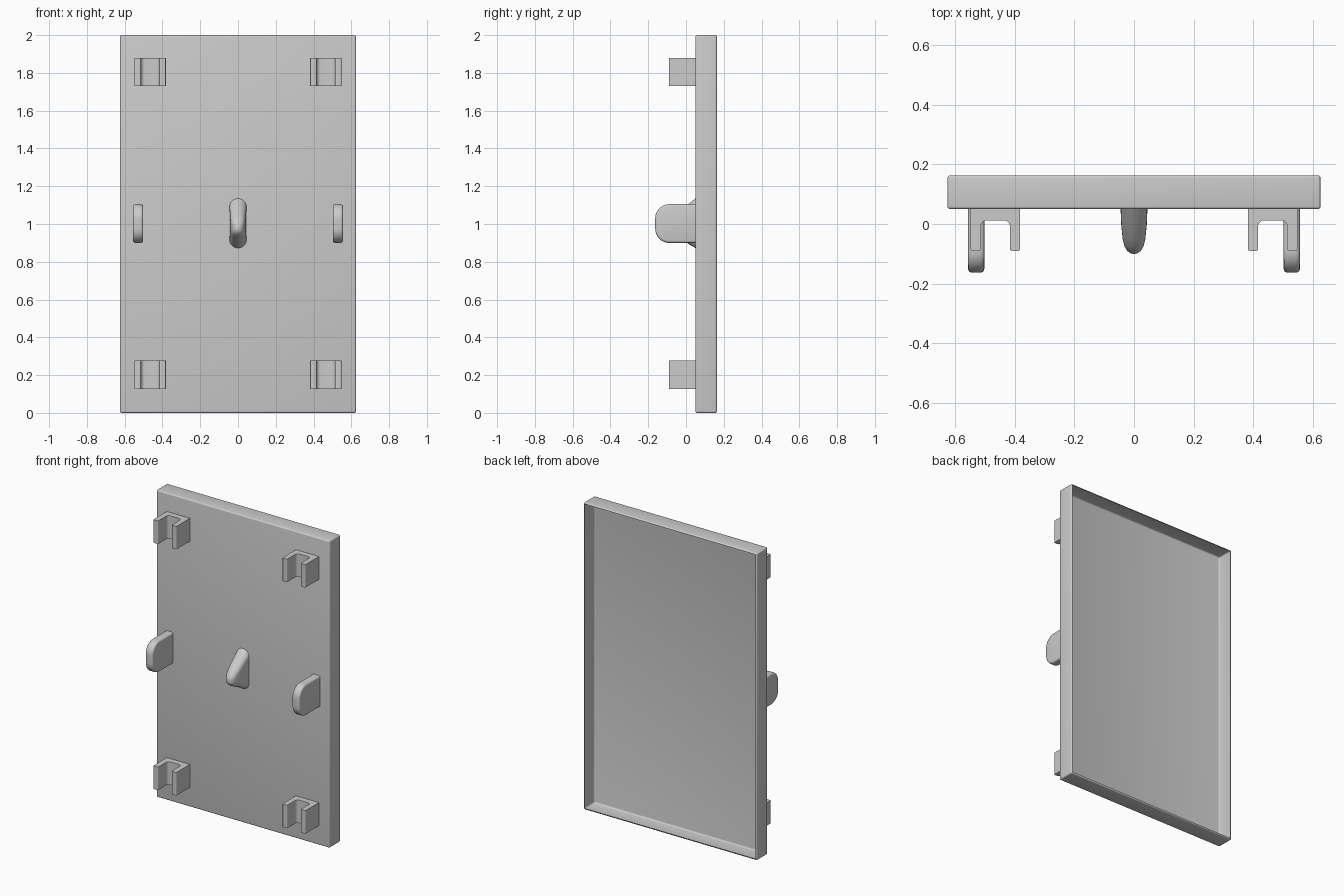
import bpy, bmesh
from math import pi, cos, sin
from mathutils import Vector

if "Cube" in bpy.data.objects:
    bpy.data.objects.remove(bpy.data.objects["Cube"])

FRONT, BACK, TIP = 0.05, 0.163, -0.163   # y of the panel face, rim and tab tips


def finish(name, bm, open_y=None):
    """Drop the faces lying on the plane y = open_y, then make a smooth shaded object."""
    bmesh.ops.recalc_face_normals(bm, faces=bm.faces)
    if open_y is not None:
        gone = [f for f in bm.faces if all(abs(v.co.y - open_y) < 1e-5 for v in f.verts)]
        bmesh.ops.delete(bm, geom=gone, context='FACES')
    me = bpy.data.meshes.new(name)
    bm.to_mesh(me)
    bm.free()
    ob = bpy.data.objects.new(name, me)
    bpy.context.collection.objects.link(ob)
    bpy.ops.object.select_all(action='DESELECT')
    ob.select_set(True)
    bpy.context.view_layer.objects.active = ob
    bpy.ops.object.shade_smooth_by_angle(angle=0.7)
    return ob


def rounded(corners, seg=6):
    """Polygon from (a, b, radius) corners with each corner rounded."""
    out, n = [], len(corners)
    for i, (a, b, r) in enumerate(corners):
        p = Vector((a, b))
        if r == 0:
            out.append(p)
            continue
        u = (Vector(corners[i - 1][:2]) - p).normalized() * r
        w = (Vector(corners[(i + 1) % n][:2]) - p).normalized() * r
        for k in range(seg + 1):
            t = k / seg * pi / 2
            out.append(p + u * (1 - sin(t)) + w * (1 - cos(t)))
    return out


def prism(pts3, direction):
    bm = bmesh.new()
    f = bm.faces.new([bm.verts.new(p) for p in pts3])
    ext = bmesh.ops.extrude_face_region(bm, geom=[f], use_keep_orig=True)
    bmesh.ops.translate(bm, vec=direction,
                        verts=[g for g in ext['geom'] if isinstance(g, bmesh.types.BMVert)])
    return bm


# Panel: thin tray with softened edges, open at the back
bm = bmesh.new()
bmesh.ops.create_cube(bm, size=1)
for v in bm.verts:
    v.co = (v.co.x * 1.25, (FRONT + BACK) / 2 + v.co.y * (BACK - FRONT), 1 + v.co.z * 2)
bmesh.ops.bevel(bm, geom=bm.edges[:], offset=0.009, segments=4, profile=0.5, affect='EDGES')
finish("panel", bm, BACK)

# Four U-shaped clips
o, i, end, floor = 0.083, 0.049, -0.09, 0.012
clip = rounded([(-o, FRONT, 0), (-o, end, .007), (-i, end, .007), (-i, floor, .02),
                (i, floor, .02), (i, end, .007), (o, end, .007), (o, FRONT, 0)])
for side, sx in (("left", -1), ("right", 1)):
    for level, z in (("lower", 0.127), ("upper", 1.73)):
        bm = prism([(sx * 0.465 + p.x, p.y, z) for p in clip], (0, 0, 0.15))
        finish(f"{level}_{side}_clip", bm, FRONT)

# Two side tabs with rounded ends and softened rims
tab = rounded([(FRONT, .9, 0), (TIP, .9, .075), (TIP, 1.105, .075), (FRONT, 1.105, 0)], 10)
for side, sx in (("left", -1), ("right", 1)):
    bm = prism([(sx * 0.529 - 0.027, p.x, p.y) for p in tab], (0.054, 0, 0))
    rim = [e for e in bm.edges if abs(e.verts[0].co.x - e.verts[1].co.x) < 1e-5
           and min(v.co.y for v in e.verts) < FRONT - 1e-4]
    bmesh.ops.bevel(bm, geom=rim, offset=0.012, segments=3, profile=0.5, affect='EDGES')
    finish(f"{side}_tab", bm, FRONT)

# Centre hook: tapering pill-shaped sections (y, half width, bottom z, top z)
sections = [(FRONT, .045, .873, 1.135), (0, .043, .902, 1.096), (-.05, .038, .926, 1.054),
            (-.075, .032, .938, 1.03), (-.09, .023, .95, 1.01), (-.098, .012, .962, .995),
            (-.1, .004, .973, .983)]
bm = bmesh.new()
rings = []
for y, r, lo, hi in sections:
    ring = []
    for k in range(26):
        cap = k // 13
        t = (k - cap) / 12 * pi / 1 if cap == 0 else pi + (k - 13) / 12 * pi
        z = hi - r if cap == 0 else lo + r
        ring.append(bm.verts.new((r * cos(t), y, z + r * sin(t))))
    rings.append(ring)
for a, b in zip(rings, rings[1:]):
    for k in range(26):
        n = (k + 1) % 26
        bm.faces.new((a[k], a[n], b[n], b[k]))
bm.faces.new(rings[-1])
finish("centre_hook", bm)
